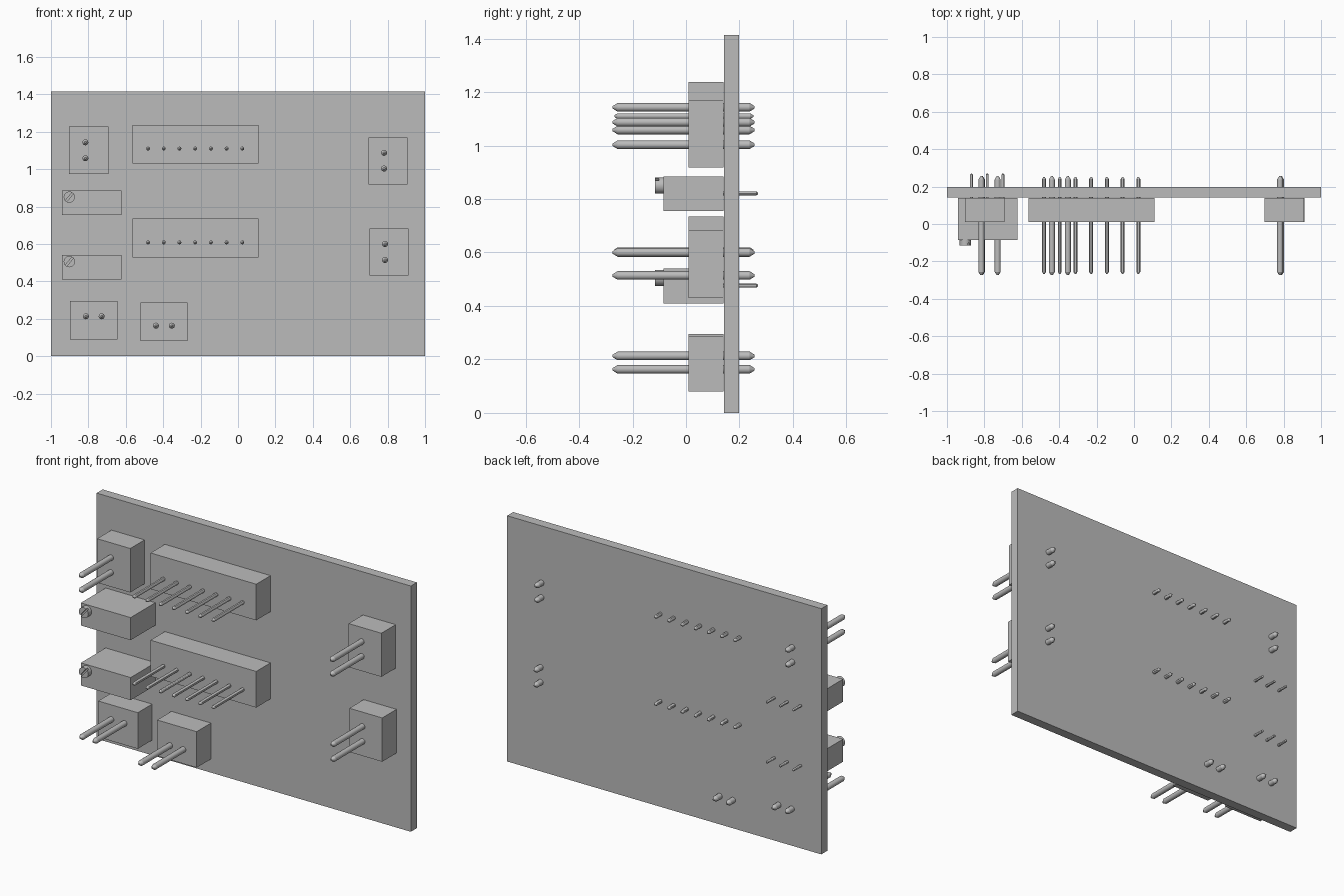
import bpy, bmesh, math
from mathutils import Matrix, Vector

cube = bpy.data.objects.get("Cube")
if cube:
    bpy.data.objects.remove(cube, do_unlink=True)

grey = bpy.data.materials.new("plain_grey")
grey.use_nodes = True
grey.diffuse_color = (0.5, 0.5, 0.5, 1)
grey.node_tree.nodes["Principled BSDF"].inputs["Base Color"].default_value = (0.5, 0.5, 0.5, 1)

BLOCK_FRONT, BLOCK_BACK = 0.01, 0.14
BOARD_FRONT, BOARD_BACK = 0.143, 0.198


def finish(name, bm, smooth=False):
    mesh = bpy.data.meshes.new(name)
    bmesh.ops.recalc_face_normals(bm, faces=bm.faces)
    bm.to_mesh(mesh)
    bm.free()
    mesh.materials.append(grey)
    obj = bpy.data.objects.new(name, mesh)
    bpy.context.scene.collection.objects.link(obj)
    if smooth:
        bpy.ops.object.select_all(action='DESELECT')
        obj.select_set(True)
        bpy.context.view_layer.objects.active = obj
        bpy.ops.object.shade_smooth_by_angle(angle=math.radians(30))
    return obj


def box(name, x, y, z):
    """Box from (min, max) ranges."""
    bm = bmesh.new()
    size = Matrix.Diagonal((x[1] - x[0], y[1] - y[0], z[1] - z[0], 1))
    centre = Vector((sum(x) / 2, sum(y) / 2, sum(z) / 2))
    bmesh.ops.create_cube(bm, size=1, matrix=Matrix.Translation(centre) @ size)
    return finish(name, bm)


def pin(name, x, z, profile, sides=16):
    """Turned pin along y from (y, radius) pairs."""
    bm = bmesh.new()
    rings = []
    for y, r in profile:
        angles = [2 * math.pi * i / sides for i in range(sides)]
        rings.append([bm.verts.new((x + r * math.cos(a), y, z + r * math.sin(a))) for a in angles])
    for a, b in zip(rings, rings[1:]):
        for i in range(sides):
            j = (i + 1) % sides
            bm.faces.new((a[i], a[j], b[j], b[i]))
    bm.faces.new(rings[0])
    bm.faces.new(rings[-1])
    return finish(name, bm, True)


def pointed(front, back, r, taper):
    tip = r * 0.3
    return [(front, tip), (front + taper, r), (back - taper, r), (back, tip)]


THICK = pointed(-0.274, 0.256, 0.016, 0.018)
THIN = pointed(-0.268, 0.252, 0.0105, 0.012)
LEG = pointed(0.12, 0.27, 0.0075, 0.006)

# Circuit board
box("board", (-1, 1), (BOARD_FRONT, BOARD_BACK), (0, 1.414))

# Two-pin headers: block x range, block z range, pin positions
headers = {
    "upper_right_header": ((-0.904, -0.693), (0.975, 1.228), [(-0.816, 1.143), (-0.816, 1.058)]),
    "upper_left_header": ((0.697, 0.906), (0.917, 1.168), [(0.781, 1.087), (0.781, 1.003)]),
    "lower_left_header": ((0.702, 0.911), (0.43, 0.682), [(0.786, 0.6), (0.786, 0.514)]),
    "bottom_right_header": ((-0.897, -0.645), (0.088, 0.296), [(-0.813, 0.213), (-0.729, 0.213)]),
    "bottom_middle_header": ((-0.522, -0.27), (0.08, 0.287), [(-0.439, 0.163), (-0.354, 0.163)]),
}
for name, (xs, zs, pins) in headers.items():
    box(name + "_block", xs, (BLOCK_FRONT, BLOCK_BACK), zs)
    for i, (x, z) in enumerate(pins):
        pin(f"{name}_pin_{i + 1}", x, z, THICK)

# Seven-pin headers
for name, z in (("upper", 1.11), ("lower", 0.608)):
    box(name + "_long_block", (-0.564, 0.109), (BLOCK_FRONT, BLOCK_BACK), (z - 0.081, z + 0.127))
    for i in range(7):
        pin(f"{name}_long_pin_{i + 1}", -0.481 + 0.084 * i, z, THIN, 12)


def slotted_screw(name, x, z, r=0.03, front=-0.116, back=-0.08):
    """Screw head with a diagonal slot cut across its face."""
    screw = pin(name, x, z, [(front, r), (back, r)], 24)
    bm = bmesh.new()
    turn = Matrix.Rotation(math.radians(-50), 4, 'Y')
    bmesh.ops.create_cube(bm, size=1, matrix=Matrix.Translation((x, front, z)) @ turn
                          @ Matrix.Diagonal((0.1, 0.03, 0.01, 1)))
    cutter = finish(name + "_slot_cutter", bm)
    cutter.hide_render = True
    mod = screw.modifiers.new("slot", 'BOOLEAN')
    mod.operation = 'DIFFERENCE'
    mod.solver = 'EXACT'
    mod.object = cutter
    bpy.context.view_layer.objects.active = screw
    bpy.ops.object.modifier_apply(modifier=mod.name)
    bpy.data.objects.remove(cutter, do_unlink=True)


# Trimmers with an adjusting screw and three legs
for name, z in (("upper", 0.85), ("lower", 0.505)):
    box(name + "_trimmer_body", (-0.941, -0.624), (-0.085, BLOCK_BACK), (z - 0.095, z + 0.035))
    slotted_screw(name + "_trimmer_screw", -0.902, z)
    for i in range(3):
        pin(f"{name}_trimmer_leg_{i + 1}", -0.869 + 0.084 * i, z - 0.029, LEG, 12)
